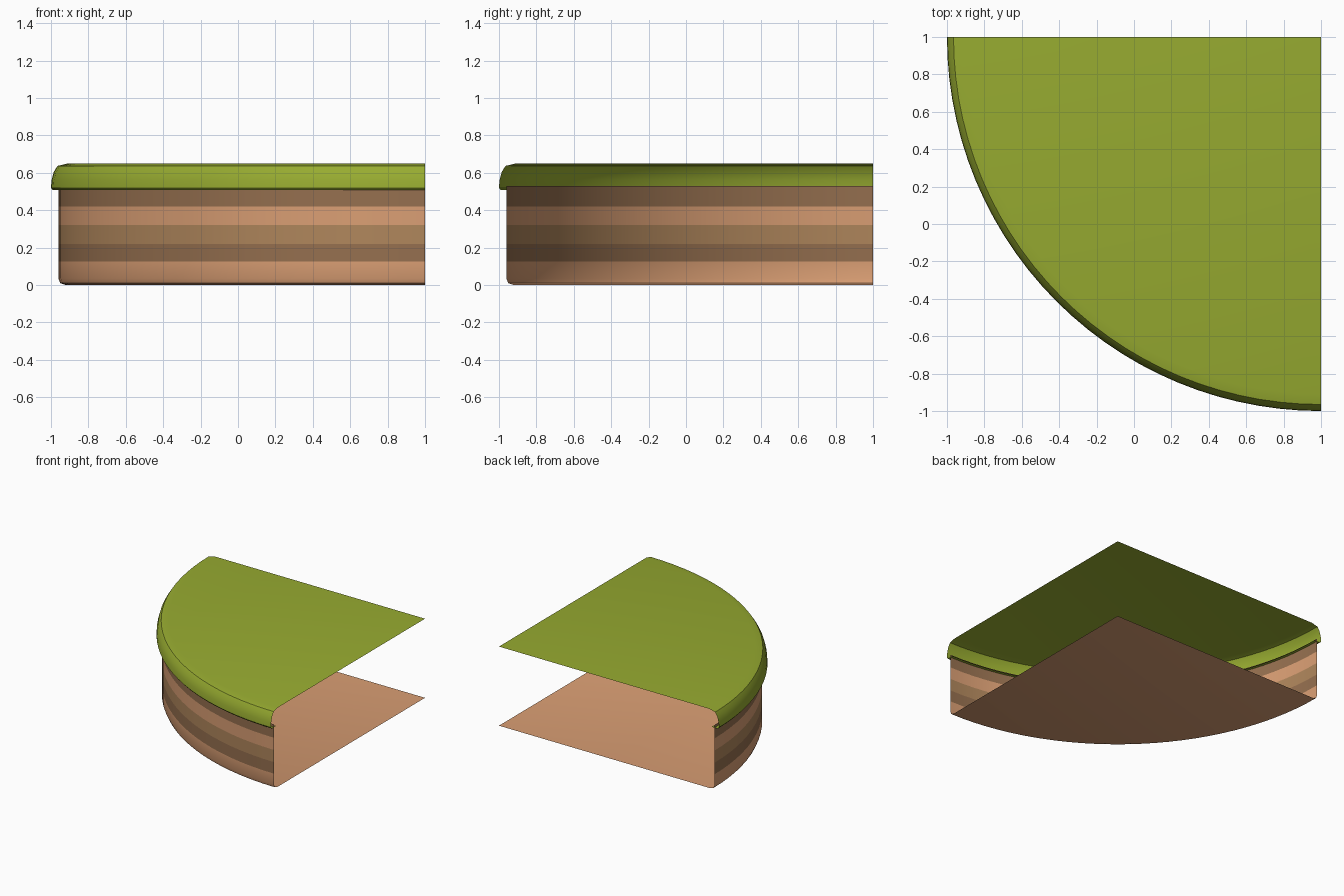
import bpy, bmesh, math

if "Cube" in bpy.data.objects:
    bpy.data.objects.remove(bpy.data.objects["Cube"])

SEGMENTS = 28
CENTRE = (1.0, 1.0)   # corner the quarter turn pivots on


def material(name, rgb):
    """Material from 0-255 display colour, converted to linear."""
    mat = bpy.data.materials.new(name)
    mat.diffuse_color = [(c / 255) ** 2.2 for c in rgb] + [1.0]
    mat.use_nodes = True
    mat.node_tree.nodes["Principled BSDF"].inputs["Base Color"].default_value = mat.diffuse_color
    return mat


def quarter_turn(name, profile, bands, mats):
    """Sweep an (r, z) profile, listed top to bottom, through 90 degrees.
    bands holds one material index per profile segment."""
    bm = bmesh.new()
    rings = []
    for r, z in profile:
        ring = []
        for j in range(SEGMENTS + 1):
            t = math.pi / 2 * j / SEGMENTS
            ring.append(bm.verts.new((CENTRE[0] - r * math.cos(t),
                                      CENTRE[1] - r * math.sin(t), z)))
        rings.append(ring)
    for a, b, band in zip(rings, rings[1:], bands):
        for j in range(SEGMENTS):
            face = bm.faces.new((a[j], b[j], b[j + 1], a[j + 1]))
            face.material_index = band
    bmesh.ops.remove_doubles(bm, verts=bm.verts, dist=1e-5)
    mesh = bpy.data.meshes.new(name)
    bm.to_mesh(mesh)
    bm.free()
    for mat in mats:
        mesh.materials.append(mat)
    obj = bpy.data.objects.new(name, mesh)
    bpy.context.collection.objects.link(obj)
    bpy.ops.object.select_all(action='DESELECT')
    obj.select_set(True)
    bpy.context.view_layer.objects.active = obj
    bpy.ops.object.shade_smooth_by_angle(angle=math.radians(35))
    return obj


# Grass cap with rounded, overhanging lip
grass = material("grass", (150, 170, 52))
grass_profile = [(0, 0.65), (1.91, 0.65), (1.965, 0.637), (1.985, 0.605),
                 (1.997, 0.56), (2.0, 0.52), (1.99, 0.508), (1.935, 0.508)]
quarter_turn("grass_cap", grass_profile, [0] * 7, [grass])

# Layered earth wall and floor, open on the two straight sides
light = material("earth_light", (217, 157, 115))
middle = material("earth_middle", (174, 133, 92))
dark = material("earth_dark", (148, 111, 80))
earth_profile = [(1.96, 0.53), (1.96, 0.42), (1.96, 0.32), (1.96, 0.22),
                 (1.96, 0.125), (1.96, 0.035), (1.95, 0.01), (1.92, 0),
                 (0, 0)]
quarter_turn("earth_wall", earth_profile, [2, 0, 1, 2, 0, 0, 0, 0],
             [light, middle, dark])
